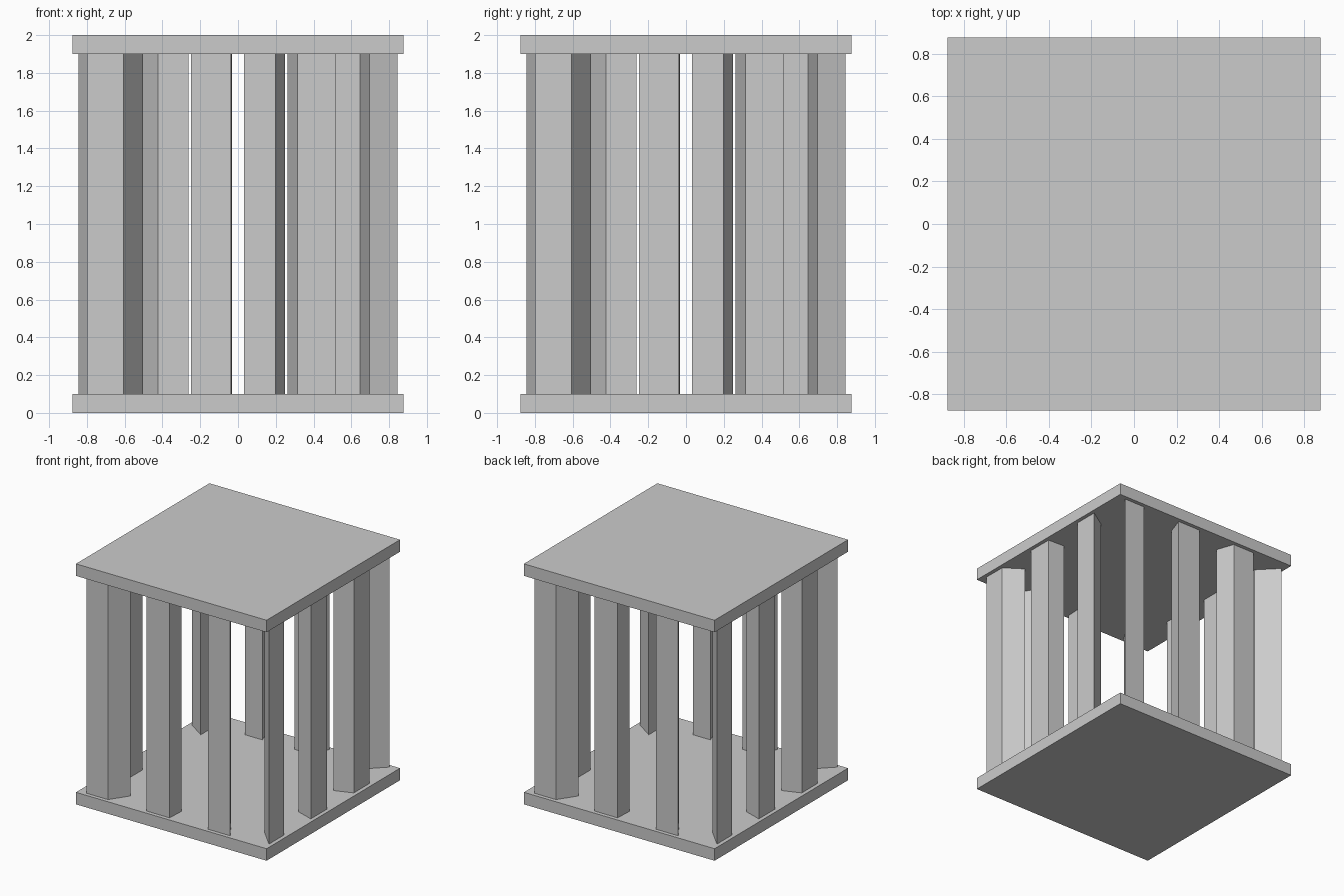
import bpy
from mathutils import Matrix
from math import pi

if "Cube" in bpy.data.objects:
    bpy.data.objects.remove(bpy.data.objects["Cube"])

H0, H1 = 0.1, 1.9          # pillar bottom and top
OUTER, INNER = 0.845, 0.695  # distance of pillar faces from the centre


def prism(name, outline, z0, z1):
    """Extrude a counter-clockwise plan outline from z0 to z1."""
    n = len(outline)
    verts = [(x, y, z) for z in (z0, z1) for x, y in outline]
    faces = [tuple(reversed(range(n))), tuple(range(n, 2 * n))]
    faces += [(i, (i + 1) % n, (i + 1) % n + n, i + n) for i in range(n)]
    mesh = bpy.data.meshes.new(name)
    mesh.from_pydata(verts, [], faces)
    obj = bpy.data.objects.new(name, mesh)
    bpy.context.collection.objects.link(obj)
    return obj


# Square base and roof slabs
P = 0.877
square = [(-P, -P), (P, -P), (P, P), (-P, P)]
prism("base_slab", square, 0, H0)
prism("roof_slab", square, H1, 2)

# Tapered pillars: outer left, outer right, inner right, inner left (x)
pillars = [
    (-0.80, -0.605, -0.503, -0.645),
    (-0.25, -0.037, -0.031, -0.199),
    (0.315, 0.52, 0.423, 0.262),
]

# Three pillars per side, turned around the four sides
for s, side in enumerate(("front", "right", "back", "left")):
    for k, (a, b, c, d) in enumerate(pillars):
        plan = [(a, -OUTER), (b, -OUTER), (c, -INNER), (d, -INNER)]
        obj = prism(f"{side}_pillar_{k + 1}", plan, H0, H1)
        obj.data.transform(Matrix.Rotation(s * pi / 2, 4, 'Z'))
